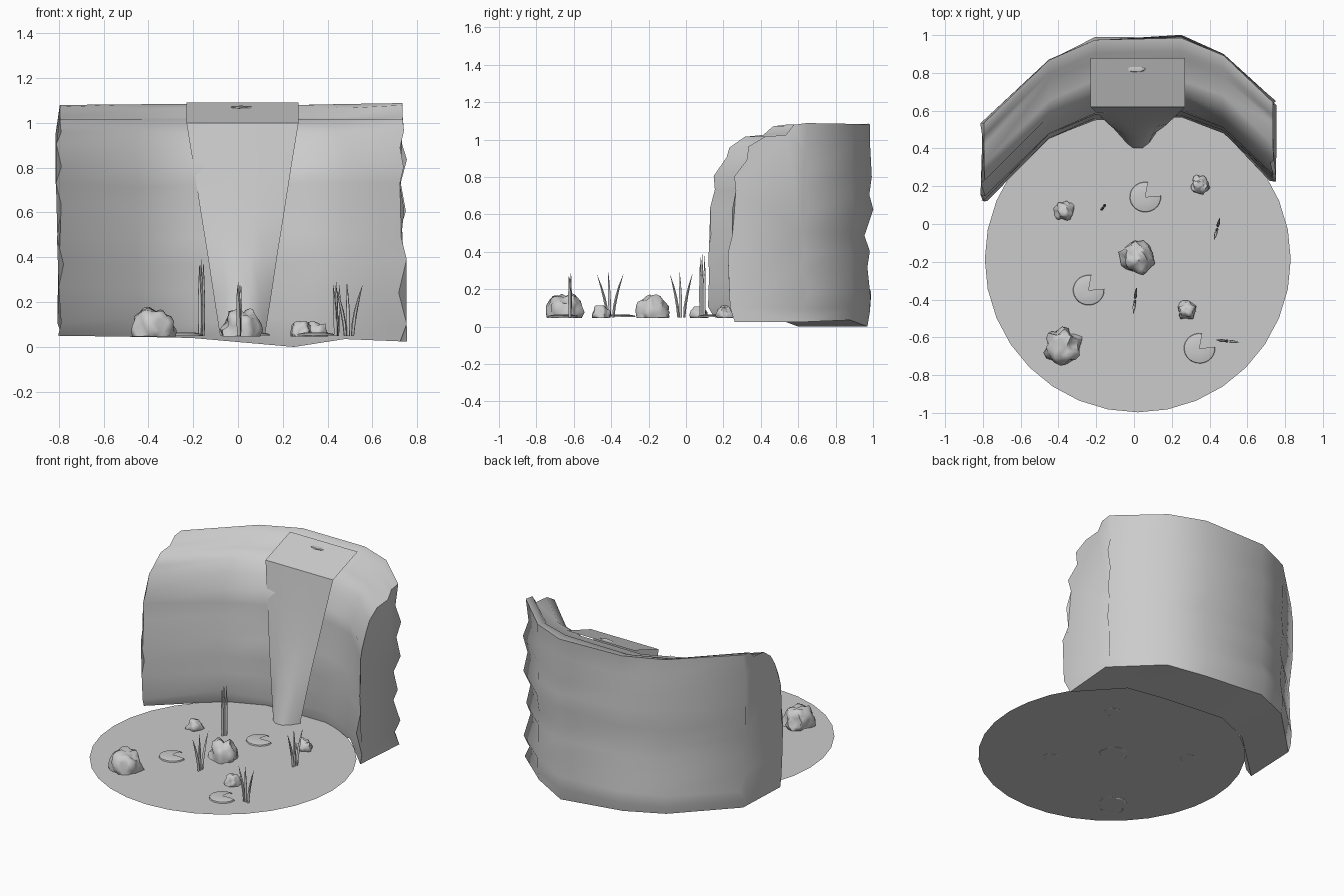
import bpy, bmesh, math, random
from mathutils import Vector, noise

if "Cube" in bpy.data.objects:
    bpy.data.objects.remove(bpy.data.objects["Cube"])

random.seed(4)
WATER = 0.048


def finish(name, bm, angle=None, fix=True):
    if fix:
        bmesh.ops.recalc_face_normals(bm, faces=bm.faces)
    me = bpy.data.meshes.new(name)
    bm.to_mesh(me)
    bm.free()
    ob = bpy.data.objects.new(name, me)
    bpy.context.collection.objects.link(ob)
    if angle:
        bpy.ops.object.select_all(action='DESELECT')
        ob.select_set(True)
        bpy.context.view_layer.objects.active = ob
        bpy.ops.object.shade_smooth_by_angle(angle=math.radians(angle))
    return ob


def skin(bm, rows, closed=False):
    for a, b in zip(rows, rows[1:]):
        n = len(a)
        for i in range(n if closed else n - 1):
            j = (i + 1) % n
            bm.faces.new((a[i], a[j], b[j], b[i]))


# cliff: rocky profile (depth, height) swept along a bent path
path = [(-.795, .13, .05), (-.45, .463, .045), (-.205, .57, .04),
        (.25, .58, .0), (.475, .487, .035), (.735, .24, .025)]
profile = [(.02, 0), (-.01, .12), (-.005, .25), (-.015, .38), (0, .5), (.005, .62),
           (.018, .72), (.022, .8), (.08, .89), (.1, .95), (.185, 1.015), (.29, 1.025),
           (.335, 1.075), (.405, 1.09), (.395, .95), (.41, .82), (.392, .72), (.412, .62),
           (.383, .5), (.4, .4), (.385, .3), (.412, .18), (.395, .1), (.39, 0)]
bm = bmesh.new()
rows = []
for k, (px, py, base) in enumerate(path):
    end = k in (0, len(path) - 1)
    row = []
    for i, (d, h) in enumerate(profile):
        z = base if h == 0 else h
        jx = .02 * (1 if i % 2 else -1) * random.uniform(.2, 1) if end and h < 1 else 0
        jy = random.uniform(-.01, .01) if 0 < h < 1.05 else 0
        jz = random.uniform(-.012, .004) if h > 1.05 else random.uniform(-.02, .02) if h and h < 1 else 0
        row.append(bm.verts.new((px + jx, py + d + jy, z + jz)))
    rows.append(row)
skin(bm, rows, True)
bm.faces.new(rows[0])
bm.faces.new(rows[-1])
finish("cliff", bm, 60)

# waterfall: sloped lip, then a narrowing sheet that bulges at the foot
bm = bmesh.new()
rows = []
for y, z, w, bulge in [(.88, 1.09, .25, 0), (.62, 1.0, .25, 0), (.586, .78, .214, .004),
                       (.555, .58, .183, .012), (.53, .42, .157, .025),
                       (.508, .24, .13, .055), (.487, .05, .1, .09)]:
    rows.append([bm.verts.new((.02 + w * t, y - bulge * (1 - t * t), z))
                 for t in (-1, -.6, -.25, .25, .6, 1)])
skin(bm, rows)
finish("waterfall", bm, 45)

# pool surface
bm = bmesh.new()
bmesh.ops.create_circle(bm, cap_ends=True, segments=32, radius=.81)
bmesh.ops.translate(bm, verts=bm.verts, vec=(.02, -.187, WATER))
finish("pool", bm, fix=False)


# rocks: lumpy spheres with flattened bottoms resting on the pool
def rock(name, x, y, r, top, seed):
    bm = bmesh.new()
    bmesh.ops.create_icosphere(bm, subdivisions=3, radius=1)
    for v in bm.verts:
        n = v.co.normalized()
        s = 1 + .4 * noise.noise(n * 1.9 + Vector((seed * 7.3, seed, 2)))
        h = max(-.02, min(1.06, (n.z + .25) * .85 * s))
        w = s * (1.06 if n.z < .2 else 1)
        v.co = (x + n.x * w * r, y + n.y * w * r, WATER + h * (top - WATER))
    finish(name, bm, 60)


for i, (x, y, r, top) in enumerate([(-.38, -.65, .09, .17), (.02, -.18, .08, .165),
                                    (-.37, .07, .045, .105), (.35, .205, .045, .11),
                                    (.28, -.455, .045, .11)]):
    rock(f"rock_{i + 1}", x, y, r, top, i + 1)

# small stone breaking the surface at the top of the fall
bm = bmesh.new()
bmesh.ops.create_icosphere(bm, subdivisions=1, radius=1)
for v in bm.verts:
    v.co = (.013 + v.co.x * .055, .82 + v.co.y * .018, 1.069 + v.co.z * .008)
finish("lip_stone", bm, 40)

# lily pads: shallow domes with a wedge cut out
for i, (x, y) in enumerate([(.06, .143), (-.24, -.35), (.347, -.658)]):
    bm = bmesh.new()
    rows = []
    for s, h in ((1, 0), (.97, .008), (.7, .013), (.35, .015), (.01, .015)):
        rows.append([bm.verts.new((x + .083 * s * math.cos(math.radians(a)),
                                   y + .08 * s * math.sin(math.radians(a)), WATER + .002 + h))
                     for a in range(80, 366, 15)])
    skin(bm, rows)
    finish(f"lily_pad_{i + 1}", bm, 60)


# reeds: clusters of tapered blades bending outward
def reeds(name, x, y, top, spread, axis, gap):
    bm = bmesh.new()
    for t, hf in ((-1, .94), (-.15, 1), (1, .96)):
        rows = []
        for s in (0, .25, .5, .75, 1):
            off = t * (gap + spread * s ** 1.6)
            c = Vector((x, y, WATER + (top - WATER) * hf * s)) + Vector(axis) * off
            r = .0085 * (.75 + s * (1 - s)) * (1 - s ** 3) + .0006
            rows.append([bm.verts.new(c + Vector((r * math.cos(a), r * math.sin(a), 0)))
                         for a in (k * math.pi / 3 for k in range(6))])
        skin(bm, rows, True)
        bm.faces.new(rows[0])
        bm.faces.new(rows[-1])
    finish(name, bm, 60)


reeds("reeds_tall", -.163, .088, .39, .003, (.6, .8, 0), .012)
reeds("reeds_right", .44, -.025, .29, .045, (.25, .97, 0), .016)
reeds("reeds_front", .005, -.405, .29, .055, (.12, .99, 0), .016)
reeds("reeds_side", .495, -.62, .285, .045, (.99, -.1, 0), .016)
